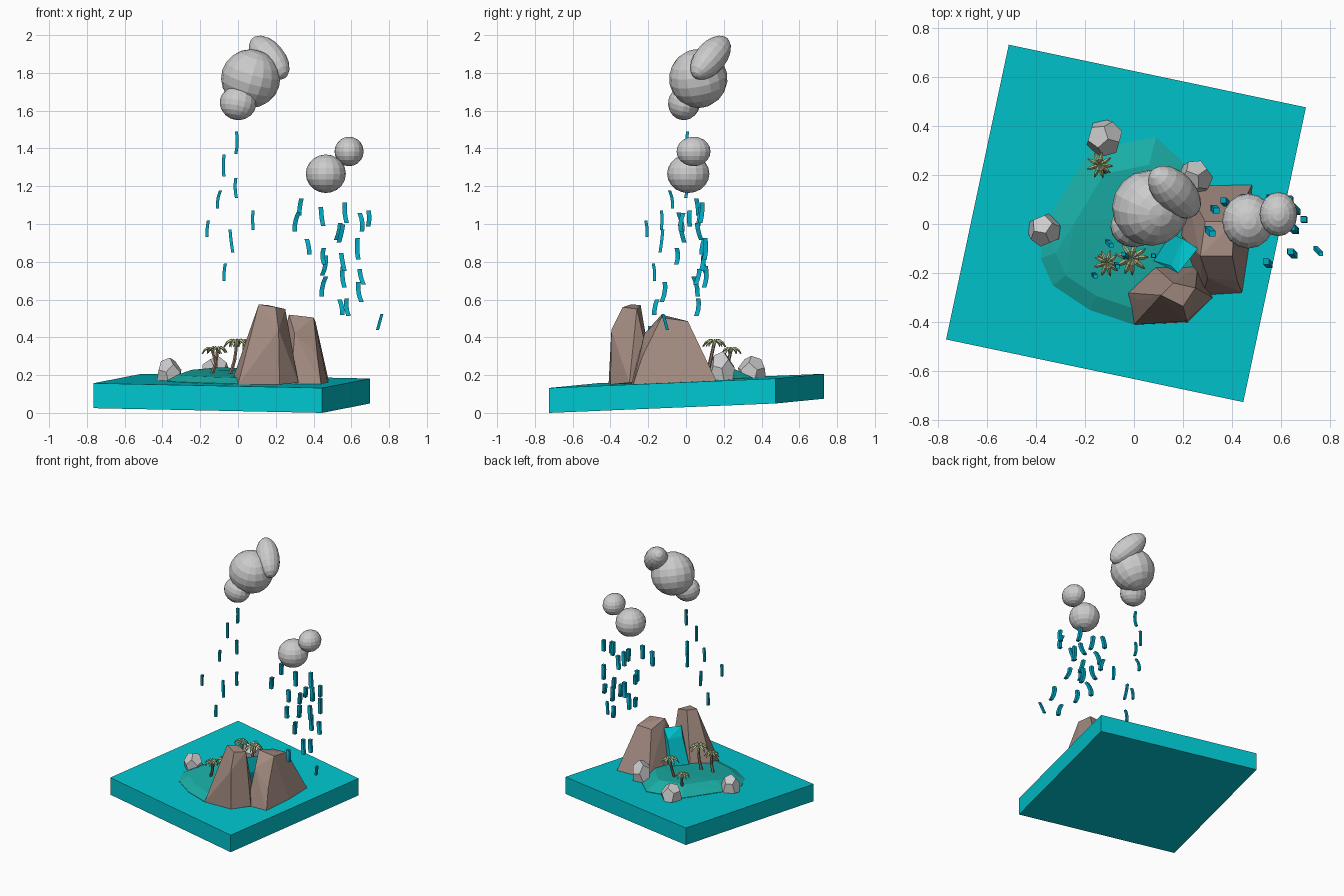
import bpy, bmesh, math, random
from mathutils import Vector, Matrix

if "Cube" in bpy.data.objects:
    bpy.data.objects.remove(bpy.data.objects["Cube"])

random.seed(4)


def material(name, rgb):
    m = bpy.data.materials.new(name)
    m.diffuse_color = (*rgb, 1)
    m.use_nodes = True
    m.node_tree.nodes["Principled BSDF"].inputs["Base Color"].default_value = m.diffuse_color
    return m


WATER = material("water", (0.0, 0.56, 0.62))
LAND = material("land", (0.01, 0.42, 0.38))
BROWN = material("brown_rock", (0.37, 0.26, 0.22))
BARK = material("bark", (0.30, 0.20, 0.14))
LEAF = material("leaf", (0.45, 0.52, 0.25))
RAIN = material("rain", (0.0, 0.40, 0.56))


def ground(x, y):
    """Height of the slightly tilted sea surface."""
    return 0.169 - 0.0114 * x + 0.044 * y


def finish(name, bm, mat=None):
    bmesh.ops.recalc_face_normals(bm, faces=bm.faces)
    me = bpy.data.meshes.new(name)
    bm.to_mesh(me)
    bm.free()
    ob = bpy.data.objects.new(name, me)
    bpy.context.collection.objects.link(ob)
    if mat:
        me.materials.append(mat)
    return ob


def hull(name, pts, mat=None):
    bm = bmesh.new()
    for p in pts:
        bm.verts.new(p)
    r = bmesh.ops.convex_hull(bm, input=bm.verts)
    loose = [v for v in bm.verts if not v.link_faces]
    bmesh.ops.delete(bm, geom=loose, context="VERTS")
    bmesh.ops.dissolve_limit(bm, angle_limit=0.02, verts=bm.verts, edges=bm.edges)
    return finish(name, bm, mat)


def tube(bm, path, radii, sides, squash=1.0):
    """Loft of polygon rings along a mostly upright path."""
    rings = []
    for p, r in zip(path, radii):
        rings.append([bm.verts.new(Vector(p) + Vector((
            r * math.cos(math.tau * (i + 0.5) / sides),
            squash * r * math.sin(math.tau * (i + 0.5) / sides), 0))) for i in range(sides)])
    for a, b in zip(rings, rings[1:]):
        for i in range(sides):
            j = (i + 1) % sides
            bm.faces.new((a[i], a[j], b[j], b[i]))
    bm.faces.new(rings[0][::-1])
    bm.faces.new(rings[-1])


# Sea slab, turned and tilted
corners = [(-0.765, -0.47), (0.445, -0.725), (0.70, 0.475), (-0.51, 0.73)]
hull("sea_slab", [(x, y, ground(x, y) - d) for x, y in corners for d in (0, 0.132)], WATER)

# Island mound
shore = [(-.38, -.14), (-.36, .0), (-.18, .30), (.09, .355), (.20, .25), (.32, .1),
         (.35, -.15), (.2, -.35), (0, -.41), (-.18, -.35), (-.33, -.25)]
mound = [(x, y, ground(x, y) - 0.02) for x, y in shore]
mound += [(x, y, ground(x, y) + 0.003) for x, y in shore]
for x, y in shore:
    k = 0.84 if y < -0.1 else 0.68
    mound.append((x * k, y * k, ground(x, y) + (0.035 if y < -0.1 else 0.055)))
hull("island", mound, LAND)

# Two faceted mountains
hull("front_mountain", [
    (0.0, -.41, .15), (.22, -.40, .15), (.32, -.30, .16), (.26, -.17, .16), (.08, -.17, .16),
    (-.035, -.28, .16), (.11, -.29, .575), (.16, -.24, .57), (.25, -.26, .55),
    (.20, -.335, .56), (.215, -.395, .44), (.02, -.31, .30)], BROWN)
hull("rear_mountain", [
    (.18, -.03, .16), (.21, .155, .17), (.48, .16, .17), (.475, -.05, .16), (.44, -.28, .15),
    (.28, -.29, .15), (.27, -.13, .52), (.40, -.13, .505), (.41, .01, .485), (.29, .01, .48),
    (.42, -.23, .30), (.30, -.22, .42)], BROWN)

# Waterfall in the notch between the mountains
hull("waterfall", [(x, y, z - d) for d in (0, 0.12) for x, y, z in
     ((.18, -.20, .46), (.26, -.10, .46), (.15, -.17, .40), (.20, -.06, .40),
      (.08, -.15, .21), (.15, -.04, .21))], WATER)

# Grey dodecahedral rocks
g = (1 + 5 ** 0.5) / 2
dodeca = [Vector((a, b, c)) for a in (-1, 1) for b in (-1, 1) for c in (-1, 1)]
for a in (-1, 1):
    for b in (-1, 1):
        dodeca += [Vector((0, a / g, b * g)), Vector((a / g, b * g, 0)), Vector((a * g, 0, b / g))]
for n, (x, y, r, top, turn) in enumerate([(-.365, -.025, .07, .275, .4),
                                          (-.12, .35, .078, .285, 1.3), (.25, .19, .073, .305, 2.2)]):
    rot = Matrix.Rotation(turn, 3, "Z") @ Matrix.Rotation(math.atan(1 / g), 3, "X")
    low = ground(x, y) - 0.05
    pts = []
    for v in dodeca:
        p = rot @ v / 3 ** 0.5
        pts.append((x + p.x * r, y + p.y * r, (top + low) / 2 + p.z * (top - low) / 1.6))
    hull(f"rock_{n + 1}", pts)


# Palm trees: bent trunk and drooping folded leaves
def palm(n, base, crown, size):
    bx, by = base
    b, c = Vector((bx, by, 0.185)), Vector(crown)
    bm = bmesh.new()
    path = []
    for i in range(5):
        t = i / 4
        p = b.lerp(c, t)
        p.x += 0.012 * math.sin(math.pi * t)
        path.append(p)
    tube(bm, path, [.013, .011, .010, .009, .008], 6)
    finish(f"palm_trunk_{n}", bm, BARK)
    bm = bmesh.new()
    for i in range(9):
        a = math.tau * i / 9 + random.uniform(-.15, .15)
        d = Vector((math.cos(a), math.sin(a), 0))
        s = Vector((-d.y, d.x, 0))
        rows = []
        for t, w, z in ((0, .10, 0), (.4, .26, .26), (.75, .20, .06), (1.0, .03, -.35)):
            mid = c + d * t * size + Vector((0, 0, z * size))
            drop = Vector((0, 0, -w * size * .6))
            rows.append([bm.verts.new(q) for q in (mid - s * w * size * .6 + drop, mid,
                                                    mid + s * w * size * .6 + drop)])
        for p, q in zip(rows, rows[1:]):
            for k in (0, 1):
                bm.faces.new((p[k], p[k + 1], q[k + 1], q[k]))
    ob = finish(f"palm_leaves_{n}", bm, LEAF)
    sol = ob.modifiers.new("thickness", "SOLIDIFY")
    sol.thickness = 0.005


palm(1, (-.12, .20), (-.14, .24, .335), .055)
palm(2, (-.15, -.13), (-.11, -.16, .34), .055)
palm(3, (-.05, -.13), (-.01, -.14, .375), .07)
palm(4, (0.0, .11), (.03, .15, .375), .065)


# Clouds made of faceted spheres
def puff(name, loc, size, axis=(0, 0, 1)):
    bm = bmesh.new()
    rot = Vector((0, 0, 1)).rotation_difference(Vector(axis)).to_matrix().to_4x4()
    mat = Matrix.Translation(loc) @ rot @ Matrix.Diagonal((*size, 1))
    bmesh.ops.create_uvsphere(bm, u_segments=16, v_segments=10, radius=1, matrix=mat)
    finish(name, bm)


puff("big_cloud_body", (.067, .065, 1.77), (.157, .155, .155), (.3, -.2, 1))
puff("big_cloud_lower", (0, -.01, 1.64), (.097, .085, .09), (.2, .2, 1))
puff("big_cloud_upper", (.165, .13, 1.88), (.083, .083, .153), (1, -1, -1.2))
puff("small_cloud_body", (.465, .012, 1.266), (.106, .112, .102))
puff("small_cloud_upper", (.588, .04, 1.384), (.077, .09, .078))


# Slightly bent raindrops: x, y, centre height
def rain(name, drops, width, length):
    bm = bmesh.new()
    for x, y, z in drops:
        h = length * random.uniform(.8, 1.15) / 2
        lean, bend = random.uniform(-.012, .012), random.uniform(-.008, .008)
        path = [(x + lean * t + bend * (1 - t * t), y - lean * t - bend * (1 - t * t), z + h * t)
                for t in (-1, -.35, .35, 1)]
        tube(bm, path, [width * .6] * 4, 4)
    finish(name, bm, RAIN)


rain("big_cloud_rain", [(-.01, .01, 1.43), (-.075, -.02, 1.31), (-.01, 0, 1.19), (-.10, -.08, 1.13),
     (-.16, -.21, .975), (.08, -.13, 1.02), (-.035, -.13, .91), (-.07, -.17, .745)], .019, .105)
rain("small_cloud_rain", [(.33, .06, 1.09), (.31, -.03, 1.01), (.37, .09, .88), (.445, .07, 1.04),
     (.455, -.05, .83), (.455, .10, .78), (.455, .05, .67), (.53, .07, .96), (.545, -.02, .95),
     (.57, .08, 1.06), (.555, .09, .80), (.56, .10, .72), (.545, -.16, .56), (.58, .06, .56),
     (.635, .10, .87), (.655, .06, .72), (.645, -.12, .64), (.65, -.02, 1.01),
     (.69, .02, 1.03)], .028, .10)
rain("stray_drop", [(.75, -.11, .48)], .019, .09)
